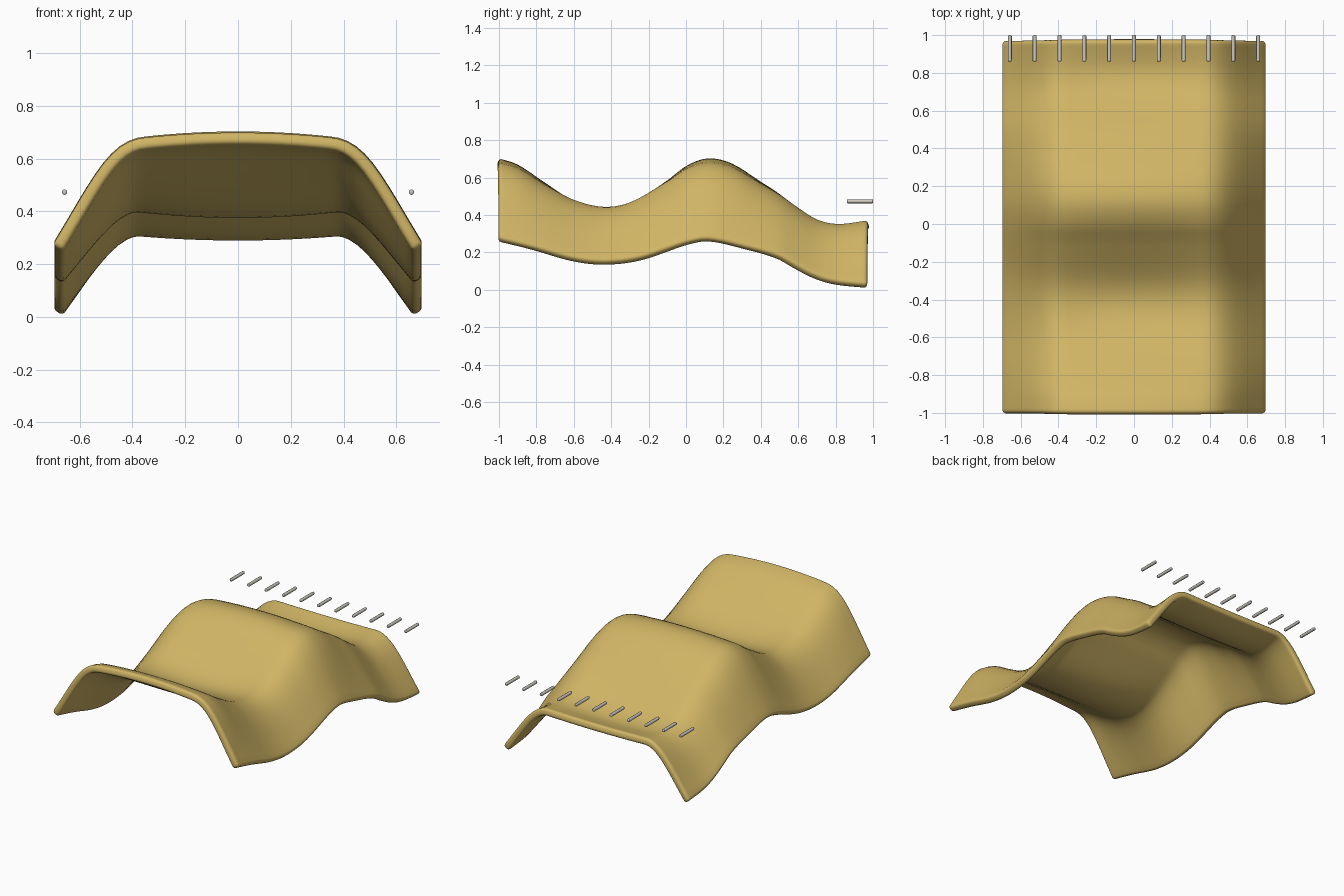
import bpy, math

if "Cube" in bpy.data.objects:
    bpy.data.objects.remove(bpy.data.objects["Cube"])

def interp(pts, v):
    # smooth Hermite interpolation through a short profile
    n = len(pts)
    def slope(i):
        a, b = pts[max(i - 1, 0)], pts[min(i + 1, n - 1)]
        return (b[1] - a[1]) / (b[0] - a[0])
    i = 0
    while i < n - 2 and v > pts[i + 1][0]:
        i += 1
    (x0, y0), (x1, y1) = pts[i], pts[i + 1]
    h = x1 - x0
    t = min(max((v - x0) / h, 0), 1)
    return ((1 + 2 * t) * (1 - t) ** 2 * y0 + t * (1 - t) ** 2 * h * slope(i)
            + t * t * (3 - 2 * t) * y1 + t * t * (t - 1) * h * slope(i + 1))

def material(name, color):
    m = bpy.data.materials.new(name)
    m.diffuse_color = color
    m.use_nodes = True
    m.node_tree.nodes["Principled BSDF"].inputs["Base Color"].default_value = m.diffuse_color
    return m

# Lengthwise profiles: shoulder height, outer edge height, crown of the middle
SHOULDER = [(-1, .678), (-.9, .65), (-.75, .56), (-.6, .483), (-.44, .447), (-.3, .47),
            (-.1, .58), (0, .645), (.12, .678), (.25, .652), (.4, .568), (.5, .51),
            (.6, .44), (.7, .378), (.8, .355), (.9, .362), (.97, .374)]
EDGE = [(-1, .276), (-.8, .228), (-.6, .174), (-.44, .157), (-.25, .178), (0, .258), (.12, .276),
        (.3, .24), (.5, .185), (.6, .13), (.7, .08), (.8, .05), (.97, .03)]
CROWN = [(-1, .025), (-.75, .01), (-.44, -.025), (-.15, .0), (.12, .025), (.4, .01),
         (.8, -.018), (.97, -.005)]
# Crosswise drop from shoulder (0) to edge (1)
DROP = [(.36, 0), (.4, .012), (.45, .08), (.5, .2), (.55, .37), (.6, .57), (.65, .78), (.703, 1)]

def height(x, y):
    ax = abs(x)
    s, e = interp(SHOULDER, y), interp(EDGE, y)
    crown = interp(CROWN, y) * max(0, 1 - (ax / .4) ** 2)
    return s + crown - (s - e) * (interp(DROP, ax) if ax > .36 else 0)

# Draped blanket
NX, NY = 44, 60
verts = []
for j in range(NY + 1):
    y = -1 + 1.97 * j / NY
    for i in range(NX + 1):
        x = -.703 + 1.406 * i / NX
        verts.append((x, y, height(x, y)))
W = NX + 1
faces = [(j * W + i, j * W + i + 1, (j + 1) * W + i + 1, (j + 1) * W + i)
         for j in range(NY) for i in range(NX)]
me = bpy.data.meshes.new("blanket")
me.from_pydata(verts, [], faces)
me.materials.append(material("ochre cloth", (.63, .46, .13, 1)))
blanket = bpy.data.objects.new("blanket", me)
bpy.context.collection.objects.link(blanket)
sol = blanket.modifiers.new("thickness", 'SOLIDIFY')
sol.thickness, sol.offset, sol.use_even_offset = .047, -1, True
bev = blanket.modifiers.new("soft rim", 'BEVEL')
bev.width, bev.segments = .018, 4
bev.limit_method, bev.angle_limit = 'ANGLE', math.radians(50)
for p in me.polygons:
    p.use_smooth = True

# Row of fringe tassels at the back
grey = material("pale fringe", (.62, .59, .53, 1))
for k in range(11):
    bpy.ops.mesh.primitive_cylinder_add(vertices=8, radius=.0105, depth=.14,
        location=((k - 5) * .1315, .93, .473), rotation=(math.pi / 2, 0, 0))
    o = bpy.context.object
    o.name = f"fringe_{k + 1}"
    o.data.materials.append(grey)
    b = o.modifiers.new("round ends", 'BEVEL')
    b.width, b.segments, b.limit_method = .005, 2, 'ANGLE'
    b.angle_limit = math.radians(60)
    bpy.ops.object.shade_smooth_by_angle(angle=math.radians(50))
